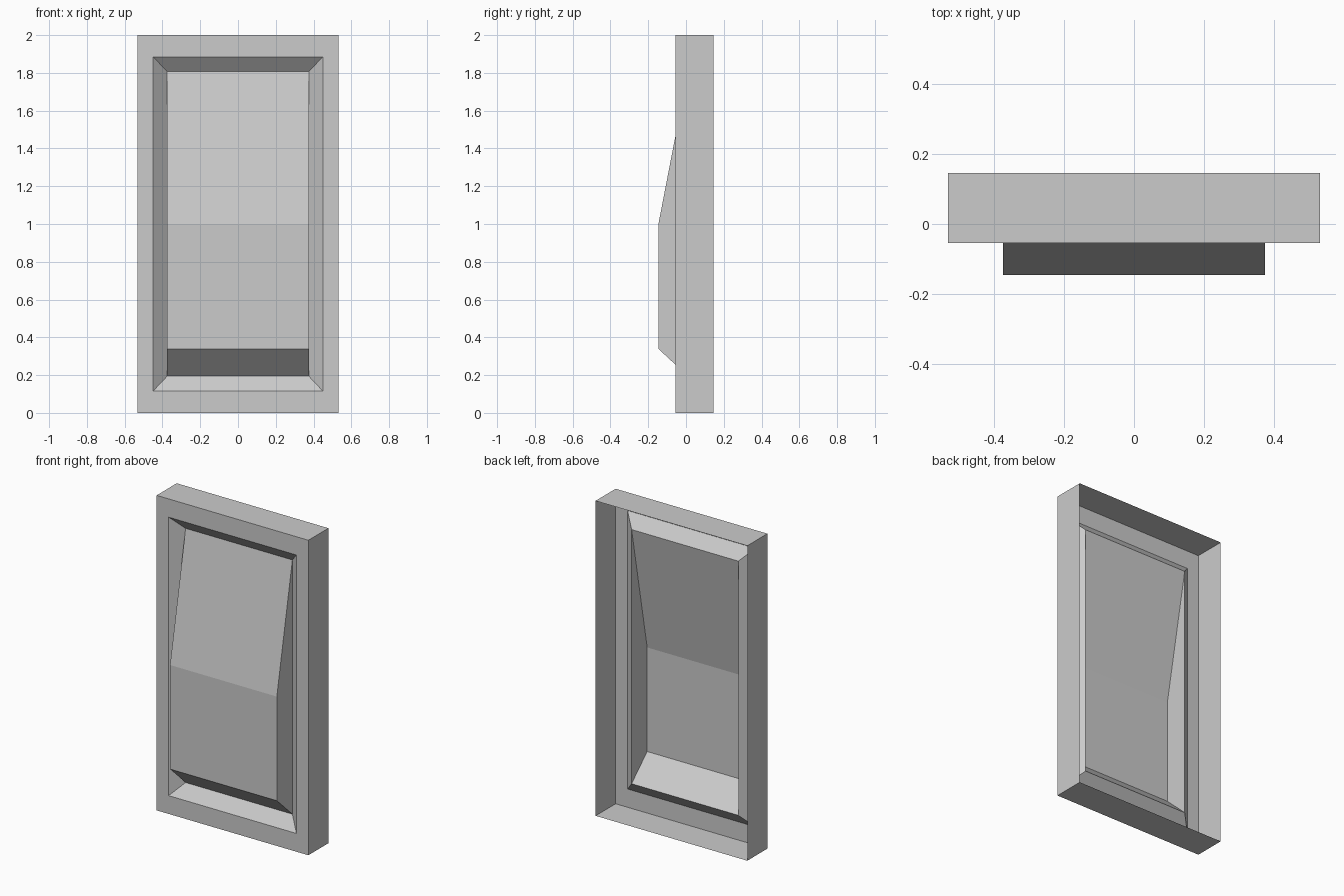
import bpy, bmesh

if "Cube" in bpy.data.objects:
    bpy.data.objects.remove(bpy.data.objects["Cube"])

FRONT, BACK, RECESS, PROUD = -0.055, 0.146, 0.01, -0.146


def finish(bm, name):
    mesh = bpy.data.meshes.new(name)
    bm.to_mesh(mesh)
    bm.free()
    obj = bpy.data.objects.new(name, mesh)
    bpy.context.collection.objects.link(obj)
    return obj


def ring(bm, half_width, z0, z1, y):
    """Rectangular loop facing -y, counter-clockwise seen from the front."""
    w = half_width
    return [bm.verts.new((x, y, z)) for x, z in ((-w, z0), (w, z0), (w, z1), (-w, z1))]


def bridge(bm, a, b):
    """Quads between an outer loop a and the next loop b."""
    for i in range(len(a)):
        j = (i + 1) % len(a)
        bm.faces.new((a[i], a[j], b[j], b[i]))


# Open-backed frame: outer walls, flat front rim, bevel sinking inward
bm = bmesh.new()
loops = [ring(bm, *r) for r in (
    (0.533, 0.0, 2.0, BACK),
    (0.533, 0.0, 2.0, FRONT),
    (0.449, 0.116, 1.884, FRONT),
    (0.375, 0.194, 1.808, RECESS),
)]
for a, b in zip(loops, loops[1:]):
    bridge(bm, a, b)
finish(bm, "frame")

# Hollow panel: side profile swept across the width, open at the back
bm = bmesh.new()
profile = [(RECESS, 0.194), (PROUD, 0.339), (PROUD, 1.0), (RECESS, 1.808)]
left, right = [[bm.verts.new((x, y, z)) for y, z in profile] for x in (-0.375, 0.375)]
for i in range(len(profile) - 1):
    bm.faces.new((left[i], right[i], right[i + 1], left[i + 1]))
bm.faces.new(left)
bm.faces.new(right[::-1])
finish(bm, "raised_panel")
